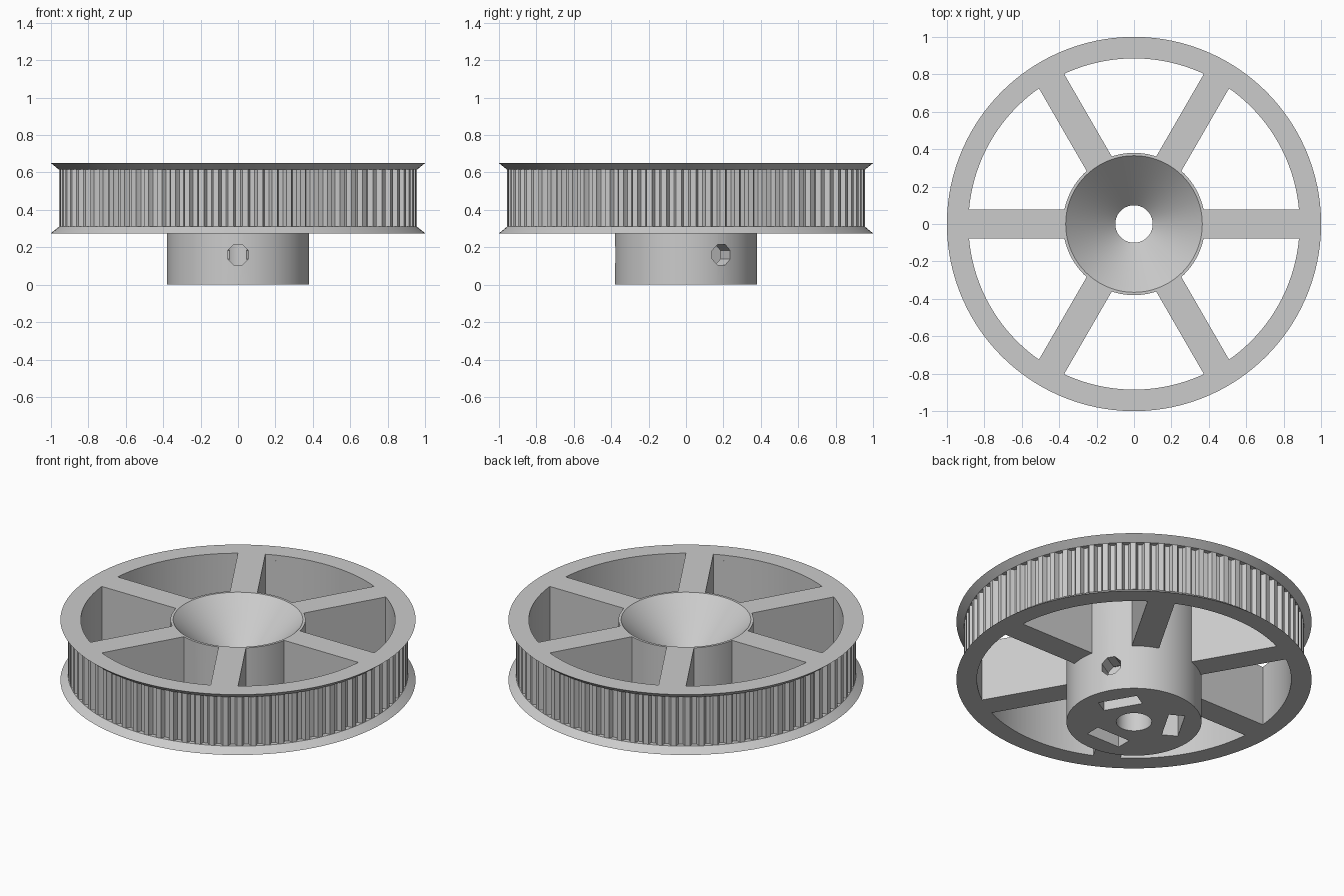
import bpy
import bmesh
from math import sin, cos, pi, radians
from mathutils import Matrix

cube = bpy.data.objects.get("Cube")
if cube:
    bpy.data.objects.remove(cube, do_unlink=True)

# Main sizes
BOTTOM, TOP = 0.275, 0.65
FLANGE = 0.035
RIM_IN, RIM_OUT, FLANGE_OUT = 0.885, 0.957, 1.0
HUB_R, BORE_R, CONE_R = 0.38, 0.1, 0.365
TEETH = 76
SCREW_Z = 0.16

grey = bpy.data.materials.new("plain grey")
grey.use_nodes = True
color = (0.6, 0.6, 0.6, 1)
grey.diffuse_color = color
grey.node_tree.nodes["Principled BSDF"].inputs["Base Color"].default_value = color


def make_object(name, bm):
    bmesh.ops.recalc_face_normals(bm, faces=bm.faces)
    mesh = bpy.data.meshes.new(name)
    bm.to_mesh(mesh)
    bm.free()
    mesh.materials.append(grey)
    obj = bpy.data.objects.new(name, mesh)
    bpy.context.collection.objects.link(obj)
    return obj


def activate(obj):
    bpy.ops.object.select_all(action='DESELECT')
    obj.select_set(True)
    bpy.context.view_layer.objects.active = obj


def smooth(obj):
    activate(obj)
    bpy.ops.object.shade_smooth_by_angle(angle=radians(30))


def bridge(bm, loops):
    """Join closed rings of vertices, last back to first."""
    for a, b in zip(loops, loops[1:] + loops[:1]):
        for i in range(len(a)):
            j = (i + 1) % len(a)
            bm.faces.new((a[i], a[j], b[j], b[i]))


def lathe(name, profile, segments=120):
    bm = bmesh.new()
    bridge(bm, [[bm.verts.new((r * cos(2 * pi * i / segments),
                               r * sin(2 * pi * i / segments), z))
                 for i in range(segments)] for r, z in profile])
    return make_object(name, bm)


def box(name, size, center, angle):
    """A box placed in local axes, then turned about z."""
    bm = bmesh.new()
    turn = Matrix.Rotation(angle, 4, 'Z')
    bmesh.ops.create_cube(bm, size=1, matrix=turn @ Matrix.Translation(center)
                          @ Matrix.Diagonal((*size, 1)))
    return make_object(name, bm)


def cut(obj, cutter):
    cutter.hide_render = True
    mod = obj.modifiers.new("cut", 'BOOLEAN')
    mod.operation = 'DIFFERENCE'
    mod.solver = 'EXACT'
    mod.object = cutter
    activate(obj)
    bpy.ops.object.modifier_apply(modifier=mod.name)
    bpy.data.objects.remove(cutter, do_unlink=True)


# Flanges, sloping out to a thin edge
for name, edge, inner in (("bottom_flange", BOTTOM, BOTTOM + FLANGE),
                          ("top_flange", TOP, TOP - FLANGE)):
    smooth(lathe(name, [(RIM_IN, edge), (FLANGE_OUT, edge),
                        (RIM_OUT, inner), (RIM_IN, inner)]))

# Toothed rim: one rounded groove repeated around the ring
groove = [(-0.026, 0), (-0.022, 0.012), (-0.013, 0.027),
          (0.013, 0.027), (0.022, 0.012), (0.026, 0)]
outline = [(2 * pi * t / TEETH + offset, RIM_OUT - depth)
           for t in range(TEETH) for offset, depth in groove]
bm = bmesh.new()
low, high = BOTTOM + FLANGE, TOP - FLANGE
bridge(bm, [[bm.verts.new(((RIM_IN if inside else r) * cos(a),
                           (RIM_IN if inside else r) * sin(a), z))
             for a, r in outline]
            for inside, z in ((True, low), (False, low), (False, high), (True, high))])
smooth(make_object("toothed_rim", bm))

# Six full-height spokes
start, end = HUB_R - 0.008, RIM_IN + 0.006
for i in range(6):
    box("spoke", (end - start, 0.155, TOP - BOTTOM),
        ((start + end) / 2, 0, (TOP + BOTTOM) / 2), i * pi / 3)

# Hub with a conical mouth above the shaft bore
hub = lathe("hub", [(BORE_R, 0), (HUB_R, 0), (HUB_R, TOP), (CONE_R, TOP),
                    (BORE_R, TOP - (CONE_R - BORE_R))], 96)

# Three nut slots and set screw holes
for degrees in (30, 150, 270):
    angle = radians(degrees)
    cut(hub, box("nut_slot_cutter", (0.092, 0.23, 0.36), (0.225, 0, 0.09), angle))
    bm = bmesh.new()
    bmesh.ops.create_cone(bm, cap_ends=True, segments=8, radius1=0.06,
                          radius2=0.06, depth=0.4,
                          matrix=Matrix.Rotation(angle, 4, 'Z')
                          @ Matrix.Translation((0.25, 0, SCREW_Z))
                          @ Matrix.Rotation(pi / 2, 4, 'Y')
                          @ Matrix.Rotation(pi / 8, 4, 'Z'))
    cut(hub, make_object("screw_hole_cutter", bm))
smooth(hub)
